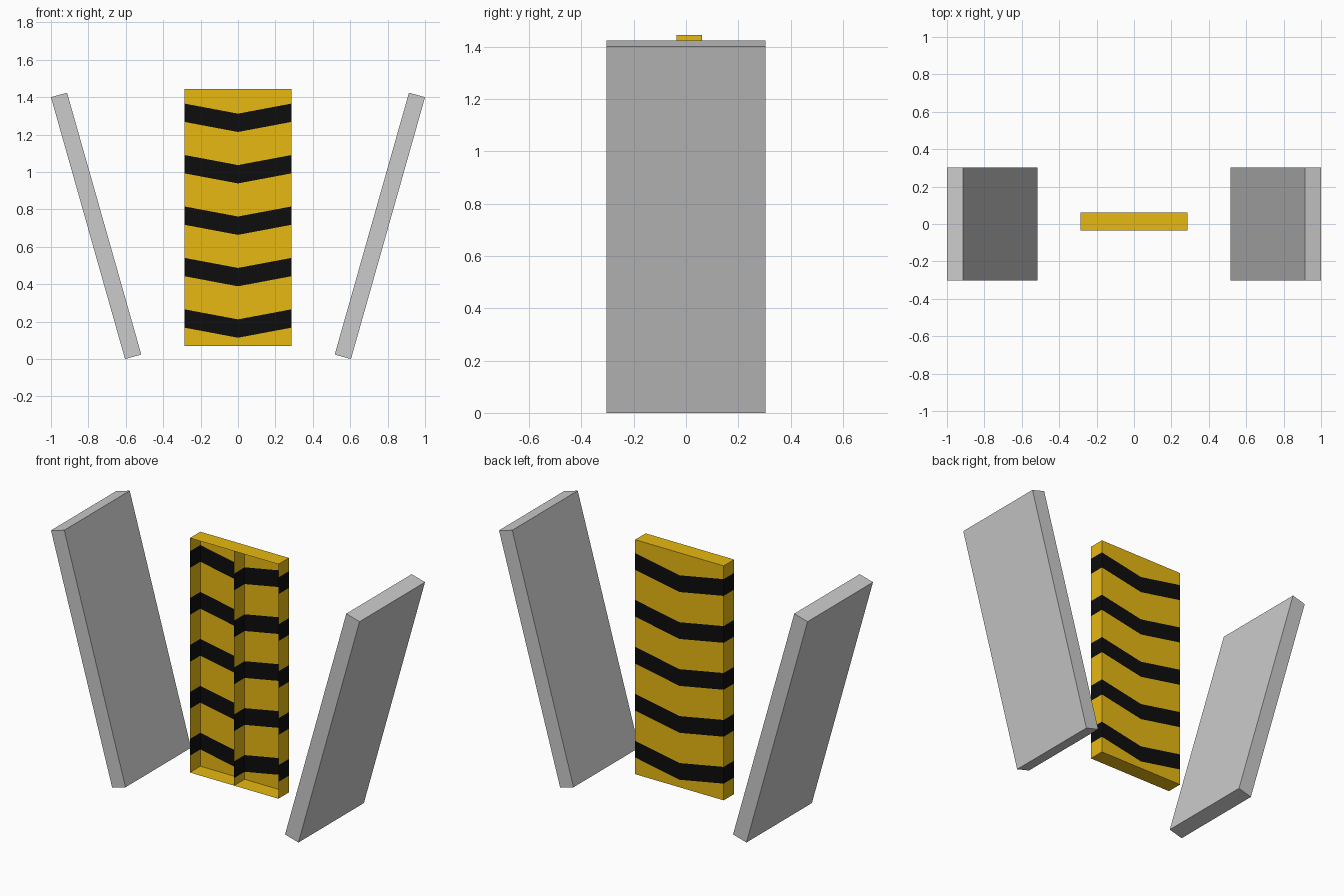
import bpy, bmesh

if "Cube" in bpy.data.objects:
    bpy.data.objects.remove(bpy.data.objects["Cube"])


def material(name, rgb):
    mat = bpy.data.materials.new(name)
    mat.diffuse_color = (*rgb, 1)
    mat.use_nodes = True
    mat.node_tree.nodes["Principled BSDF"].inputs["Base Color"].default_value = mat.diffuse_color
    return mat


def make_object(name, bm, mats=()):
    mesh = bpy.data.meshes.new(name)
    bm.to_mesh(mesh)
    bm.free()
    for m in mats:
        mesh.materials.append(m)
    ob = bpy.data.objects.new(name, mesh)
    bpy.context.collection.objects.link(ob)
    return ob


# Leaning side slabs: one x-z profile extruded along y, mirrored
SLAB = [(0.604, 0.0), (1.0, 1.40), (0.914, 1.424), (0.517, 0.024)]
for side, label in ((-1, "left_slab"), (1, "right_slab")):
    bm = bmesh.new()
    face = bm.faces.new([bm.verts.new((side * x, -0.303, z)) for x, z in SLAB])
    ext = bmesh.ops.extrude_face_region(bm, geom=[face])["geom"]
    verts = [g for g in ext if isinstance(g, bmesh.types.BMVert)]
    bmesh.ops.translate(bm, verts=verts, vec=(0, 0.606, 0))
    # keep the cap that extrusion may have dropped
    bmesh.ops.holes_fill(bm, edges=[e for e in bm.edges if e.is_boundary])
    bmesh.ops.recalc_face_normals(bm, faces=bm.faces)
    make_object(label, bm)

# Warning panel: thin open-fronted tray with chevron bands and a centre rib
W, Y0, Y1 = 0.287, -0.036, 0.061
BOTTOM, TOP = 0.07, 1.444
DROP, BAND, PITCH = 0.054, 0.098, 0.275

# Band borders as (height at sides, height at centre), from bottom to top
levels = [(BOTTOM, BOTTOM)]
for i in range(5):
    z = 0.168 + PITCH * i
    levels += [(z, z - DROP), (z + BAND, z + BAND - DROP)]
levels.append((TOP, TOP))

bm = bmesh.new()


def wall(points):
    """Banded wall along a plan path; every second band is black."""
    rows = [[bm.verts.new((x, y, centre if x == 0 else edge)) for x, y in points]
            for edge, centre in levels]
    for i, (lo, hi) in enumerate(zip(rows, rows[1:])):
        for j in range(len(points) - 1):
            f = bm.faces.new((lo[j], hi[j], hi[j + 1], lo[j + 1]))
            f.material_index = i % 2


# Sides and back, then centre rib
wall([(-W, Y0), (-W, Y1), (0, Y1), (W, Y1), (W, Y0)])
wall([(0, Y1), (0, Y0)])

# Top and bottom plates
plan = [(-W, Y0), (W, Y0), (W, Y1), (-W, Y1)]
bm.faces.new([bm.verts.new((x, y, TOP)) for x, y in plan])
bm.faces.new([bm.verts.new((x, y, BOTTOM)) for x, y in reversed(plan)])
bmesh.ops.remove_doubles(bm, verts=bm.verts, dist=1e-5)
make_object("chevron_panel", bm, [material("yellow_paint", (0.80, 0.48, 0.006)),
                                  material("black_paint", (0.004, 0.004, 0.004))])
